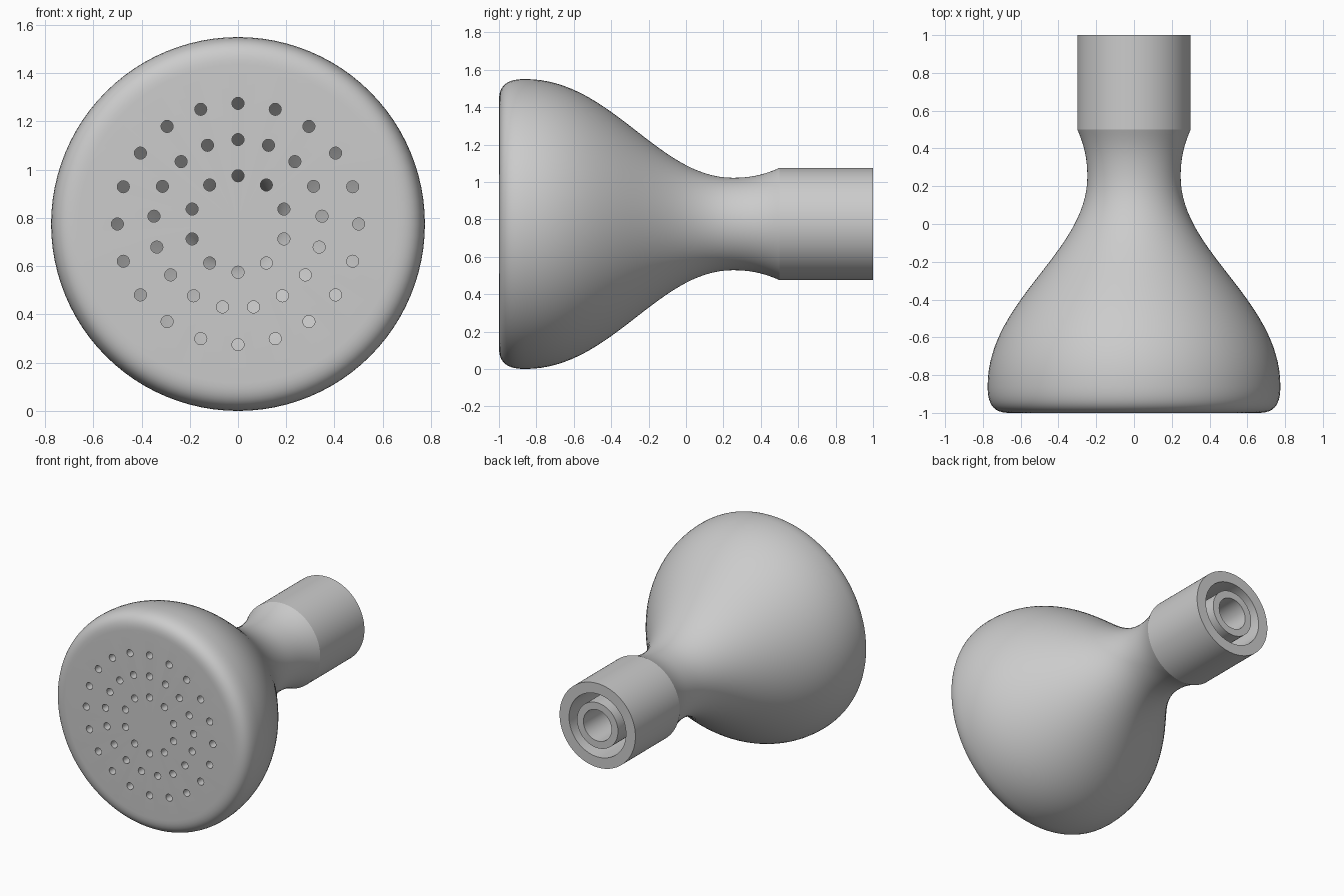
import bpy, bmesh, math
from mathutils import Matrix, Vector
from mathutils.geometry import interpolate_bezier

cube = bpy.data.objects.get("Cube")
if cube:
    bpy.data.objects.remove(cube, do_unlink=True)

AXIS_Z = 0.775
SEGMENTS = 96

grey = bpy.data.materials.new("satin grey")
grey.use_nodes = True
grey.diffuse_color = (0.6, 0.6, 0.6, 1)
grey.node_tree.nodes["Principled BSDF"].inputs["Base Color"].default_value = (0.6, 0.6, 0.6, 1)


def curve(a, b, c, d, steps):
    """Profile points (y, radius) along a Bezier segment."""
    pts = interpolate_bezier(*[Vector((*p, 0)) for p in (a, b, c, d)], steps)
    return [(p.x, p.y) for p in pts]


def make_object(name, bm):
    mesh = bpy.data.meshes.new(name)
    bm.to_mesh(mesh)
    bm.free()
    mesh.materials.append(grey)
    obj = bpy.data.objects.new(name, mesh)
    bpy.context.collection.objects.link(obj)
    return obj


def revolve(name, profile):
    """Spin a (y, radius) profile round the head's long axis."""
    bm = bmesh.new()
    verts = [bm.verts.new((0, y, AXIS_Z + r)) for y, r in profile]
    edges = [bm.edges.new(pair) for pair in zip(verts, verts[1:])]
    bmesh.ops.spin(bm, geom=verts + edges, cent=(0, 0, AXIS_Z), axis=(0, 1, 0),
                   angle=math.tau, steps=SEGMENTS)
    bmesh.ops.remove_doubles(bm, verts=bm.verts, dist=0.0005)
    bmesh.ops.recalc_face_normals(bm, faces=bm.faces)
    return make_object(name, bm)


# Outer skin: flat spray face, rounded rim, bell, waist and straight collar
outer = [(-1, 0)]
outer += curve((-1, 0.66), (-1, 0.74), (-0.96, 0.775), (-0.86, 0.775), 12)
outer += curve((-0.86, 0.775), (-0.4, 0.775), (-0.15, 0.247), (0.25, 0.247), 32)[1:]
outer += curve((0.25, 0.247), (0.35, 0.247), (0.42, 0.265), (0.5, 0.3), 10)[1:]

# Collar end: annular socket round a central pipe
socket = [(1, 0.3), (1, 0.225), (0.5, 0.225), (0.5, 0.162), (1, 0.162), (1, 0.111), (0.3, 0.111)]

# Hollow chamber behind the spray face
chamber = curve((0.2, 0.172), (-0.15, 0.172), (-0.4, 0.7), (-0.84, 0.7), 24)
chamber += [(-0.93, 0.64), (-0.93, 0)]

head = revolve("shower_head", outer + socket + chamber)

# Spray holes: three rings drilled through the face
bm = bmesh.new()
for count, radius in ((10, 0.2), (17, 0.35), (20, 0.5)):
    for i in range(count):
        a = math.tau * i / count
        place = Matrix.Translation((radius * math.sin(a), -0.97, AXIS_Z + radius * math.cos(a)))
        bmesh.ops.create_cone(bm, cap_ends=True, segments=24, radius1=0.025, radius2=0.025,
                              depth=0.14, matrix=place @ Matrix.Rotation(math.pi / 2, 4, "X"))
drill = make_object("spray_hole_cutter", bm)
drill.hide_render = True

cut = head.modifiers.new("spray_holes", "BOOLEAN")
cut.operation = "DIFFERENCE"
cut.solver = "EXACT"
cut.object = drill

bpy.ops.object.select_all(action="DESELECT")
head.select_set(True)
bpy.context.view_layer.objects.active = head
bpy.ops.object.modifier_apply(modifier=cut.name)
bpy.data.objects.remove(drill, do_unlink=True)
bpy.ops.object.shade_smooth_by_angle(angle=math.radians(20))
